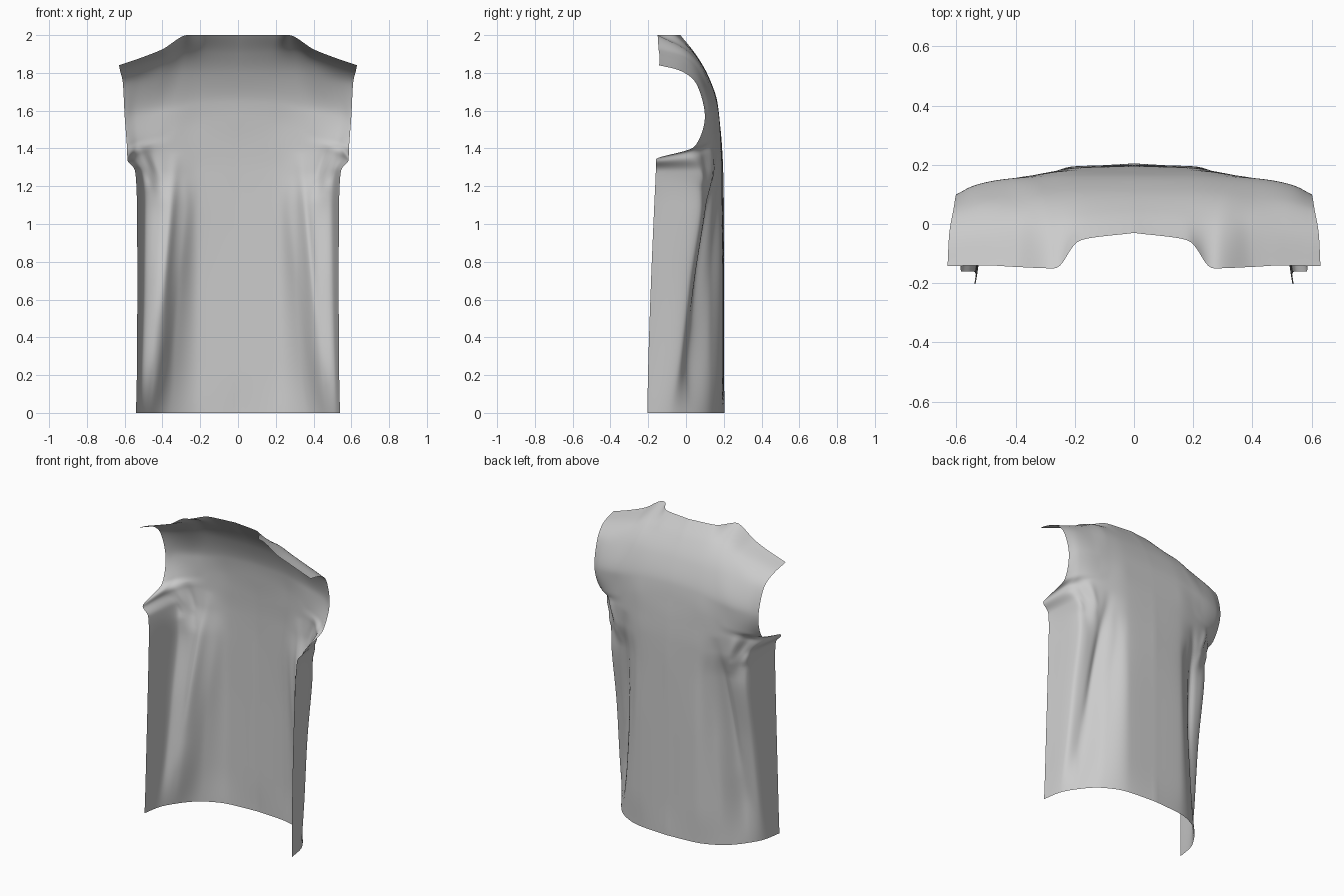
import bpy, bmesh, math
from mathutils import Vector

if "Cube" in bpy.data.objects:
    bpy.data.objects.remove(bpy.data.objects["Cube"])

# Half cross-sections of the torso: height, then (x, y) from centre back to side edge
LOWER = [
    (0.00, [(0, .205), (.2, .19), (.36, .125), (.46, .02), (.52, -.09), (.54, -.205)]),
    (0.25, [(0, .20), (.2, .195), (.34, .13), (.43, .01), (.51, -.04), (.535, -.20)]),
    (0.70, [(0, .20), (.2, .195), (.31, .13), (.39, .06), (.495, .02), (.533, -.185)]),
    (1.10, [(0, .20), (.2, .19), (.28, .155), (.37, .115), (.49, .08), (.535, -.168)]),
    (1.28, [(0, .197), (.2, .19), (.31, .165), (.42, .135), (.51, .06), (.545, -.16)]),
]
# Yoke rows: end points trace the armhole, last row is neckline + shoulder seam
UPPER = [
    [(0, .19, 1.42), (.2, .185, 1.42), (.34, .165, 1.41), (.46, .13, 1.39), (.55, .03, 1.36), (.585, -.16, 1.34)],
    [(0, .18, 1.53), (.2, .18, 1.52), (.34, .165, 1.49), (.45, .145, 1.46), (.53, .11, 1.44), (.588, .045, 1.41)],
    [(0, .165, 1.65), (.2, .165, 1.64), (.34, .16, 1.61), (.45, .15, 1.59), (.54, .13, 1.58), (.60, .10, 1.57)],
    [(0, .115, 1.79), (.18, .113, 1.79), (.30, .105, 1.79), (.42, .09, 1.77), (.52, .075, 1.76), (.61, .05, 1.75)],
    [(0, .05, 1.90), (.17, .035, 1.91), (.28, .01, 1.915), (.39, 0, 1.88), (.50, -.02, 1.85), (.625, -.04, 1.815)],
    [(0, -.03, 2.0), (.18, -.055, 2.0), (.27, -.15, 2.0), (.40, -.145, 1.925), (.50, -.14, 1.885), (.63, -.142, 1.84)],
]
ROWS = [[Vector((x, y, z)) for x, y in pts] for z, pts in LOWER]
ROWS += [[Vector(p) for p in row] for row in UPPER]


def slope(a, b):
    return 2 * a * b / (a + b) if a * b > 1e-12 else 0.0


def spline(pts, n):
    """Smooth curve through pts without overshoot, n steps per span."""
    d = [b - a for a, b in zip(pts, pts[1:])]
    m = [d[0]] + [Vector([slope(p, q) for p, q in zip(a, b)])
                  for a, b in zip(d, d[1:])] + [d[-1]]
    m[0] = Vector((d[0].x, 0, d[0].z)) if pts[0].x == pts[-1].x == 0 else m[0]
    out = []
    for i in range(len(d)):
        for k in range(n):
            t = k / n
            out.append(pts[i] + d[i] * (t * t * (3 - 2 * t))
                       + m[i] * (t * (1 - t) ** 2) - m[i + 1] * (t * t * (1 - t)))
    return out + [pts[-1].copy()]


# Cloth folds under the arm: start, end (x, z), width, depth
FOLDS = [((.57, 1.37), (.48, 1.20), .022, .022),
         ((.53, 1.42), (.42, 1.22), .022, -.014),
         ((.47, 1.42), (.40, 1.12), .028, .014),
         ((.33, 1.38), (.41, .45), .028, -.022)]


def fold_offset(p):
    total = 0
    for (ax, az), (bx, bz), w, depth in FOLDS:
        dx, dz = bx - ax, bz - az
        t = ((p.x - ax) * dx + (p.z - az) * dz) / (dx * dx + dz * dz)
        if 0 < t < 1:
            dist = ((p.x - ax) * dz - (p.z - az) * dx) / math.hypot(dx, dz)
            total += depth * math.sin(math.pi * t) * math.exp(-(dist / w) ** 2)
    return total


# Back panel: loft the half surface, then mirror
across = [spline(row, 10) for row in ROWS]
columns = [spline(list(col), 10) for col in zip(*across)]
bm = bmesh.new()
verts = []
for i, col in enumerate(columns):
    fade = min(1, (len(columns) - 1 - i) / 8)
    verts.append([bm.verts.new((p.x, p.y + fade * fold_offset(p), p.z)) for p in col])
for a, b in zip(verts, verts[1:]):
    for j in range(len(a) - 1):
        bm.faces.new((a[j], a[j + 1], b[j + 1], b[j]))
mesh = bpy.data.meshes.new("garment_back_panel")
bm.to_mesh(mesh)
bm.free()
panel = bpy.data.objects.new("garment_back_panel", mesh)
bpy.context.collection.objects.link(panel)
mirror = panel.modifiers.new("Mirror", 'MIRROR')
mirror.use_clip = True
mirror.merge_threshold = 0.0005
for f in mesh.polygons:
    f.use_smooth = True
